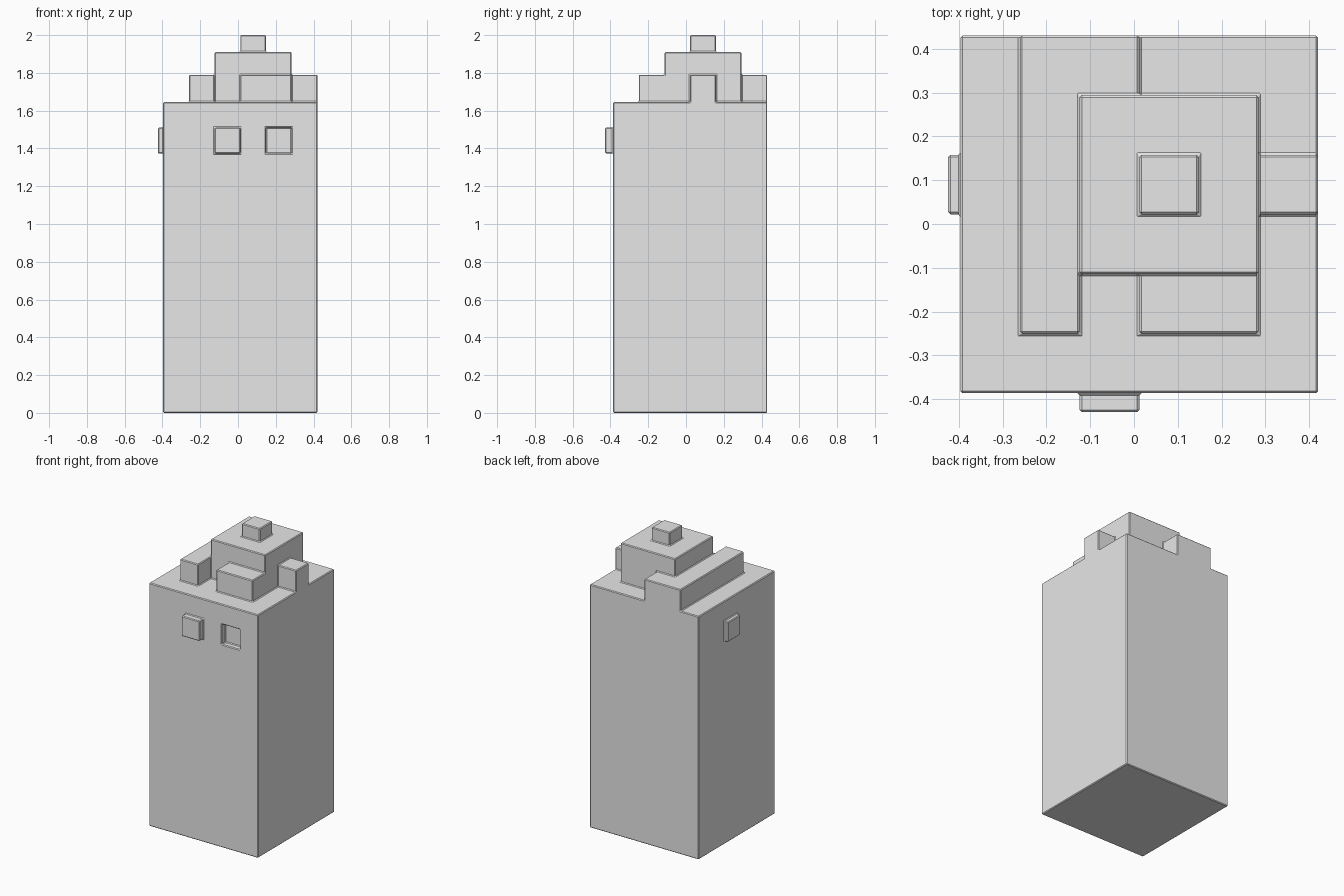
import bpy, bmesh
from mathutils import Vector

if "Cube" in bpy.data.objects:
    bpy.data.objects.remove(bpy.data.objects["Cube"])

# One flat grey for the whole tower
stone = bpy.data.materials.new("light grey stone")
stone.use_nodes = True
grey = (0.8, 0.8, 0.8, 1)
stone.diffuse_color = grey
stone.node_tree.nodes["Principled BSDF"].inputs["Base Color"].default_value = grey

# Block grid: square cells in plan, uneven layers in height
CELLS, SIZE = 6, 0.136
X0, Y0 = -0.396, -0.386
LAYERS = [0, 1.374, 1.51, 1.645, 1.79, 1.91, 2.0]
BODY, TERRACE, TIER, CAP = 3, 4, 5, 6

# Layer count reached over a rectangle of cells (x0, x1, y0, y1)
tower_parts = [
    (BODY, 0, 6, 0, 6),
    (TERRACE, 1, 2, 1, 6),    # long strip
    (TERRACE, 2, 3, 5, 6),    # foot of the strip at the back
    (TERRACE, 3, 5, 1, 2),    # front step
    (TERRACE, 5, 6, 3, 4),    # side step
    (TIER, 2, 5, 2, 5),       # central tier
    (CAP, 3, 4, 3, 4),        # top cube
]
height = {}
for level, xa, xb, ya, yb in tower_parts:
    for i in range(xa, xb):
        for j in range(ya, yb):
            height[i, j] = level


def filled(i, j, k):
    return 0 <= k < height.get((i, j), 0)


def point(i, j, k):
    return Vector((X0 + i * SIZE, Y0 + j * SIZE, LAYERS[k]))


# Skin every boundary between a filled and an empty block
bm = bmesh.new()
window_faces = {}
for (i, j), top in height.items():
    for k in range(top):
        for axis in range(3):
            for side in (0, 1):
                step = [0, 0, 0]
                step[axis] = 2 * side - 1
                if filled(i + step[0], j + step[1], k + step[2]):
                    continue
                u, v = (axis + 1) % 3, (axis + 2) % 3
                corners = []
                for a, b in ((0, 0), (1, 0), (1, 1), (0, 1)):
                    c = [i, j, k]
                    c[axis] += side
                    c[u] += a
                    c[v] += b
                    corners.append(bm.verts.new(point(*c)))
                if not side:
                    corners.reverse()
                window_faces[i, j, k, axis, side] = bm.faces.new(corners)
bmesh.ops.remove_doubles(bm, verts=bm.verts[:], dist=0.001)
bm.normal_update()

# Windows: block, axis, and how far the pane moves outwards
windows = [
    ((2, 0, 1), 1, 0.043),     # raised front window
    ((4, 0, 1), 1, -0.04),     # recessed front window
    ((0, 3, 1), 0, 0.028),     # raised side window
]
panes = [(window_faces[(*cell, axis, 0)], depth) for cell, axis, depth in windows]
for face, depth in panes:
    offset = face.normal * depth
    new = bmesh.ops.extrude_discrete_faces(bm, faces=[face])["faces"][0]
    bmesh.ops.translate(bm, verts=new.verts[:], vec=offset)
bmesh.ops.recalc_face_normals(bm, faces=bm.faces[:])

mesh = bpy.data.meshes.new("stepped_tower")
bm.to_mesh(mesh)
bm.free()
mesh.materials.append(stone)
tower = bpy.data.objects.new("stepped_tower", mesh)
bpy.context.scene.collection.objects.link(tower)

# Narrow chamfer along all the hard edges
chamfer = tower.modifiers.new("chamfer", "BEVEL")
chamfer.width = 0.005
chamfer.segments = 1
chamfer.limit_method = "ANGLE"
